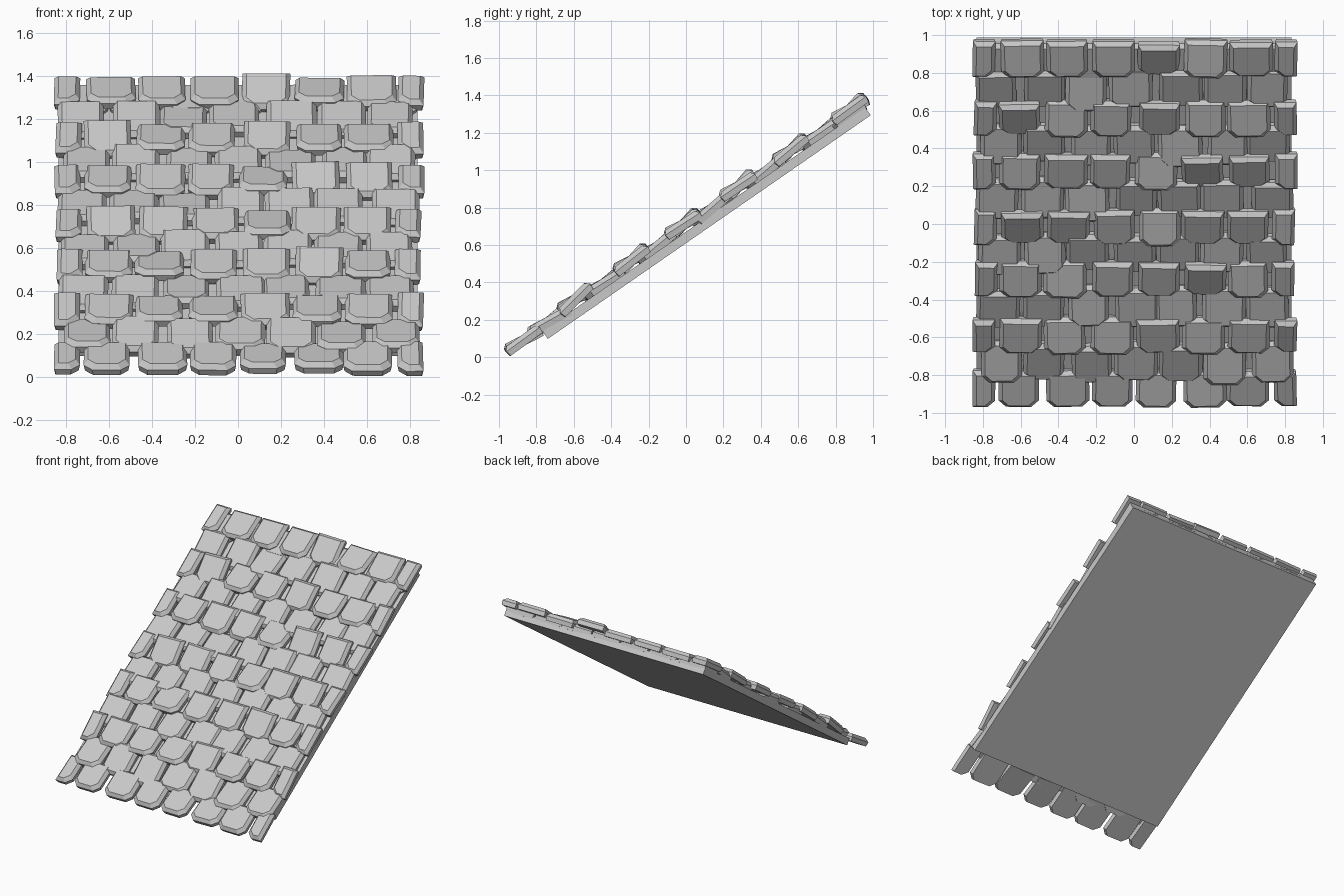
import bpy, bmesh, math, random
from mathutils import Matrix

if "Cube" in bpy.data.objects:
    bpy.data.objects.remove(bpy.data.objects["Cube"])
random.seed(4)

PITCH = math.radians(34.7)
SLOPE = math.tan(PITCH)

grey = bpy.data.materials.new("light_grey")
grey.use_nodes = True
colour = (0.58, 0.58, 0.58, 1)
grey.diffuse_color = colour
grey.node_tree.nodes["Principled BSDF"].inputs["Base Color"].default_value = colour


def roof_point(x, y, lift):
    """Point at a distance above the underside plane of the board."""
    return Matrix.Translation((x, y, 0.61 + SLOPE * y + lift / math.cos(PITCH)))


def finish(name, bm, matrix):
    bmesh.ops.recalc_face_normals(bm, faces=bm.faces)
    mesh = bpy.data.meshes.new(name)
    bm.to_mesh(mesh)
    bm.free()
    mesh.materials.append(grey)
    obj = bpy.data.objects.new(name, mesh)
    obj.matrix_world = matrix
    bpy.context.collection.objects.link(obj)


def outline(w, l, cut_left, cut_right, inset):
    """Rectangle whose lower corners are clipped."""
    a, b = w / 2 - inset, l / 2 - inset
    points = [(a, b), (-a, b)]
    for side, cut in ((-1, cut_left), (1, cut_right)):
        cut *= 1 - inset * 6
        pair = [(side * a, cut - b), (side * (a - cut), -b)]
        points += pair if side < 0 else pair[::-1]
    return points


def shingle(name, x, y, lift, tilt, w, l=0.225, t=0.055, cuts=(0.04, 0.04)):
    bm = bmesh.new()
    layers = []
    for inset, z in ((0.006, -t / 2), (0, t * 0.08), (0.02, t / 2)):
        layers.append([bm.verts.new((px, py, z))
                       for px, py in outline(w, l, *cuts, inset)])
    bm.faces.new(layers[0])
    bm.faces.new(layers[-1])
    for low, high in zip(layers, layers[1:]):
        for i in range(len(low)):
            j = (i + 1) % len(low)
            bm.faces.new((low[i], low[j], high[j], high[i]))
    twist = Matrix.Rotation(math.radians(random.uniform(-1.5, 1.5)), 4, 'Z')
    turn = Matrix.Rotation(math.radians(tilt), 4, 'X')
    finish(name, bm, roof_point(x, y, lift) @ turn @ twist)


# Backing board
bm = bmesh.new()
bmesh.ops.create_cube(bm, size=1, matrix=Matrix.Diagonal((1.67, 2.1, 0.05, 1)))
finish("backing_board", bm,
       roof_point(0, 0.11, 0.025) @ Matrix.Rotation(PITCH, 4, 'X'))

# Upper courses: half shingles at both ends, each shingle with its own tilt
course_y = [-0.87, -0.59, -0.29, -0.015, 0.28, 0.56, 0.875]
course_tilts = [
    (31, 32, 32, 33, 28, 27, 35, 36),
    (42, 36, 28, 28, 40, 30, 36, 45),
    (38, 32, 26, 36, 40, 48, 30, 38),
    (33, 48, 45, 38, 26, 42, 42, 33),
    (34, 31, 38, 38, 26, 50, 46, 34),
    (38, 48, 28, 34, 44, 30, 30, 40),
    (33, 30, 33, 33, 48, 27, 38, 36),
]
for row, (y, tilts) in enumerate(zip(course_y, course_tilts)):
    for col, tilt in enumerate(tilts):
        x = -0.6 + 0.242 * (col - 1)
        w, cuts = random.uniform(0.21, 0.23), (0.04, 0.04)
        if col == 0:
            x, w, cuts = -0.785, 0.12, (0.004, 0.04)
        elif col == 7:
            x, w, cuts = 0.795, 0.12, (0.04, 0.004)
        shingle("upper_shingle", x + random.uniform(-0.012, 0.012), y,
                0.068 if row == 0 else 0.09, tilt, w, cuts=cuts)

# Lower courses: staggered between the upper ones
for y_low, y_high in zip(course_y, course_y[1:]):
    for col in range(-3, 4):
        shingle("lower_shingle", 0.24 * col + random.uniform(-0.02, 0.02),
                (y_low + y_high) / 2 + random.uniform(-0.01, 0.01), 0.072,
                random.uniform(27, 42), random.uniform(0.21, 0.235), l=0.25)

# Starter course tucked under the ridge row
for col in range(-3, 4):
    shingle("ridge_underlay", 0.24 * col, 0.865, 0.062, 34.7, 0.23)
